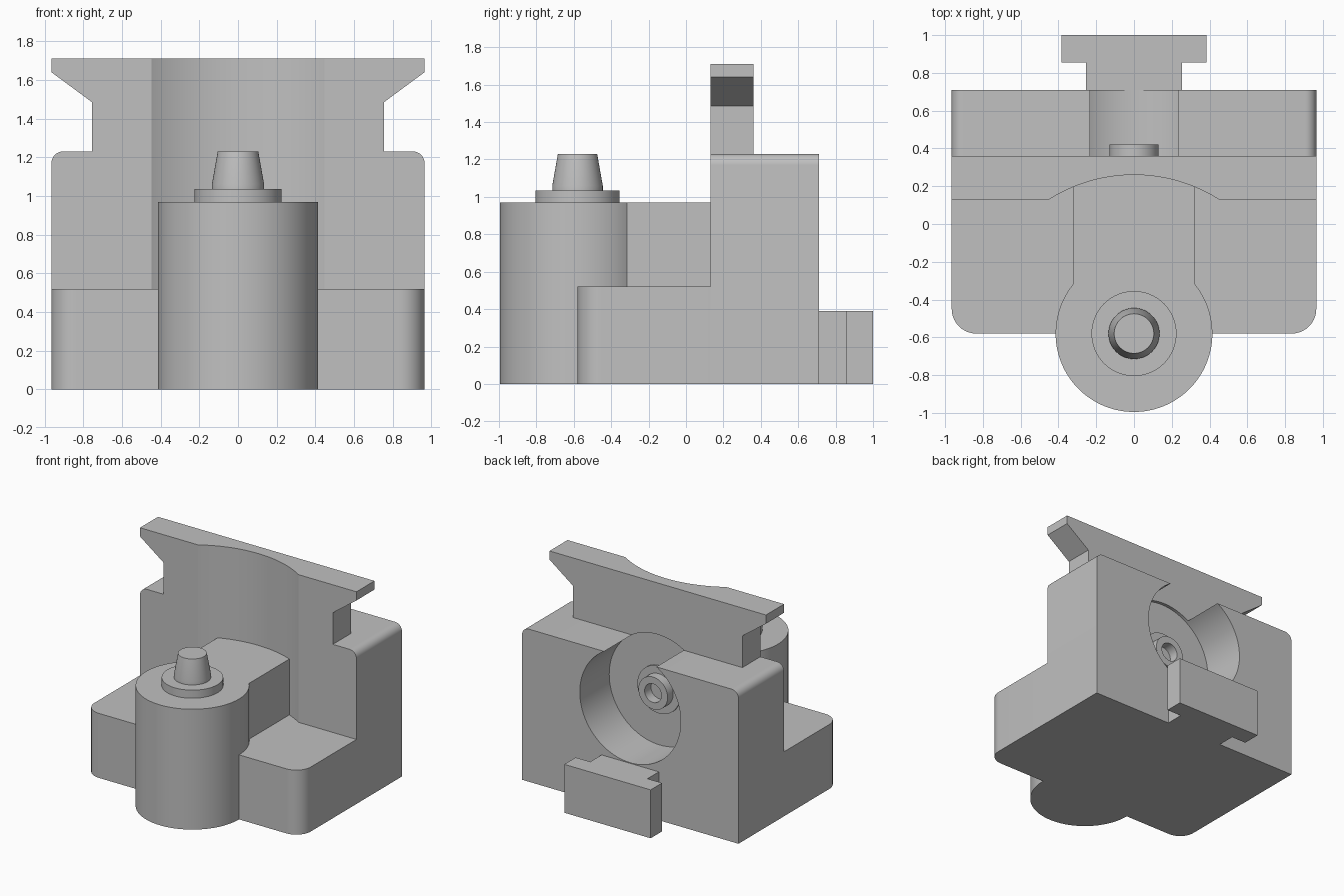
import bpy, bmesh
from math import sin, cos, pi, radians, acos, degrees
from mathutils import Vector

if "Cube" in bpy.data.objects:
    bpy.data.objects.remove(bpy.data.objects["Cube"], do_unlink=True)

GREY = (0.53, 0.53, 0.53, 1)
mat = bpy.data.materials.new("plain grey")
mat.use_nodes = True
mat.diffuse_color = GREY
mat.node_tree.nodes["Principled BSDF"].inputs["Base Color"].default_value = GREY


def finish(name, bm):
    bmesh.ops.recalc_face_normals(bm, faces=bm.faces)
    mesh = bpy.data.meshes.new(name)
    bm.to_mesh(mesh)
    bm.free()
    mesh.materials.append(mat)
    ob = bpy.data.objects.new(name, mesh)
    bpy.context.collection.objects.link(ob)
    return ob


def prism(name, outline, lo, hi, axis="z"):
    """Extrude an outline along z (x, y points) or along y (x, z points)."""
    place = (lambda a, b: (a, b, lo)) if axis == "z" else (lambda a, b: (a, lo, b))
    bm = bmesh.new()
    face = bm.faces.new([bm.verts.new(place(a, b)) for a, b in outline])
    moved = bmesh.ops.extrude_face_region(bm, geom=[face])["geom"]
    shift = Vector((0, 0, hi - lo)) if axis == "z" else Vector((0, hi - lo, 0))
    bmesh.ops.translate(bm, vec=shift, verts=[v for v in moved if isinstance(v, bmesh.types.BMVert)])
    return finish(name, bm)


def lathe(name, profile, centre, axis="z", steps=64):
    """Spin (radius, height) points round z or y; the ends lie on the axis."""
    bm = bmesh.new()
    c = Vector(centre)
    rings = []
    for r, h in profile:
        ring = []
        for i in range(steps if r else 1):
            t = 2 * pi * i / steps
            p = (r * cos(t), r * sin(t), h) if axis == "z" else (r * cos(t), h, r * sin(t))
            ring.append(bm.verts.new(c + Vector(p)))
        rings.append(ring)
    for a, b in zip(rings, rings[1:]):
        for i in range(steps):
            j = (i + 1) % steps
            quad = [a[i % len(a)], a[j % len(a)], b[j % len(b)], b[i % len(b)]]
            bm.faces.new(list(dict.fromkeys(quad)))
    return finish(name, bm)


def arc(cx, cy, r, start, end, steps):
    angles = [radians(start + (end - start) * i / steps) for i in range(steps + 1)]
    return [(cx + r * cos(t), cy + r * sin(t)) for t in angles]


def mirrored(half):
    """Complete a right-hand outline with its reflection in x."""
    return half + [(-x, y) for x, y in reversed(half)]


def cut(ob, cutter):
    mod = ob.modifiers.new("cut", "BOOLEAN")
    mod.operation, mod.solver, mod.object = "DIFFERENCE", "EXACT", cutter
    bpy.context.view_layer.objects.active = ob
    bpy.ops.object.modifier_apply(modifier=mod.name)


W = 0.965            # half width of the body
FRONT, BACK = 0.13, 0.71
PIN_Y = -0.58        # axis of the front post
POCKET_Z = 0.845     # axis of the rear pocket

# Low front base with rounded corners
base = prism("front_base", mirrored(
    arc(W - 0.13, PIN_Y + 0.13, 0.13, -90, 0, 10) + [(W, FRONT)]), 0, 0.52)

# Tall rear block with rounded top edges
block = prism("rear_block", mirrored(
    [(W, 0)] + arc(W - 0.06, 1.17, 0.06, 0, 90, 8)), FRONT, BACK, "y")

# Flared rail along the top
rail = prism("top_rail", mirrored(
    [(0.755, 1.23), (0.755, 1.485), (W, 1.64), (W, 1.71)]), FRONT, 0.36, "y")

# Round post joined to the block by a straight neck
R, NECK = 0.415, 0.32
join = degrees(acos(NECK / R))
post = prism("post_and_neck", mirrored(
    arc(0, PIN_Y, R, -90, join, 48)[1:] + [(NECK, 0.29)]), 0, 0.97)

# Collar and tapered pin
collar = lathe("pin_collar", [(0, 0.96), (0.225, 0.96), (0.225, 1.035), (0, 1.035)], (0, PIN_Y, 0))
pin = lathe("tapered_pin", [(0, 1.03), (0.135, 1.03), (0.135, 1.06), (0.105, 1.23), (0, 1.23)],
            (0, PIN_Y, 0))

# T-shaped coupling tongue on the back
tongue = prism("rear_tongue", mirrored(
    [(0.255, BACK), (0.255, 0.855), (0.385, 0.855), (0.385, 1.0)]), 0, 0.39)

# Shallow concave recess in front, and round pocket in the back
groove = lathe("groove_cutter", [(0, 0.52), (0.84, 0.52), (0.84, 2), (0, 2)], (0, PIN_Y, 0), steps=160)
pocket = lathe("pocket_cutter", [(0, 0.335), (0.45, 0.335), (0.45, 0.9), (0, 0.9)],
               (0, 0, POCKET_Z), "y", 96)
for part in (block, rail):
    cut(part, groove)
    cut(part, pocket)
for helper in (groove, pocket):
    bpy.data.objects.remove(helper, do_unlink=True)

# Hollow boss on the pocket floor
boss = lathe("pocket_boss", [(0, 0.33), (0.19, 0.33), (0.19, 0.348), (0.13, 0.348), (0.13, 0.42),
                             (0.075, 0.42), (0.075, 0.34), (0, 0.34)], (0, 0, POCKET_Z), "y")

# Smooth the curved walls, keep the edges crisp
bpy.ops.object.select_all(action="DESELECT")
for part in (base, block, rail, post, collar, pin, tongue, boss):
    part.select_set(True)
    bpy.context.view_layer.objects.active = part
bpy.ops.object.shade_smooth_by_angle(angle=radians(25))
